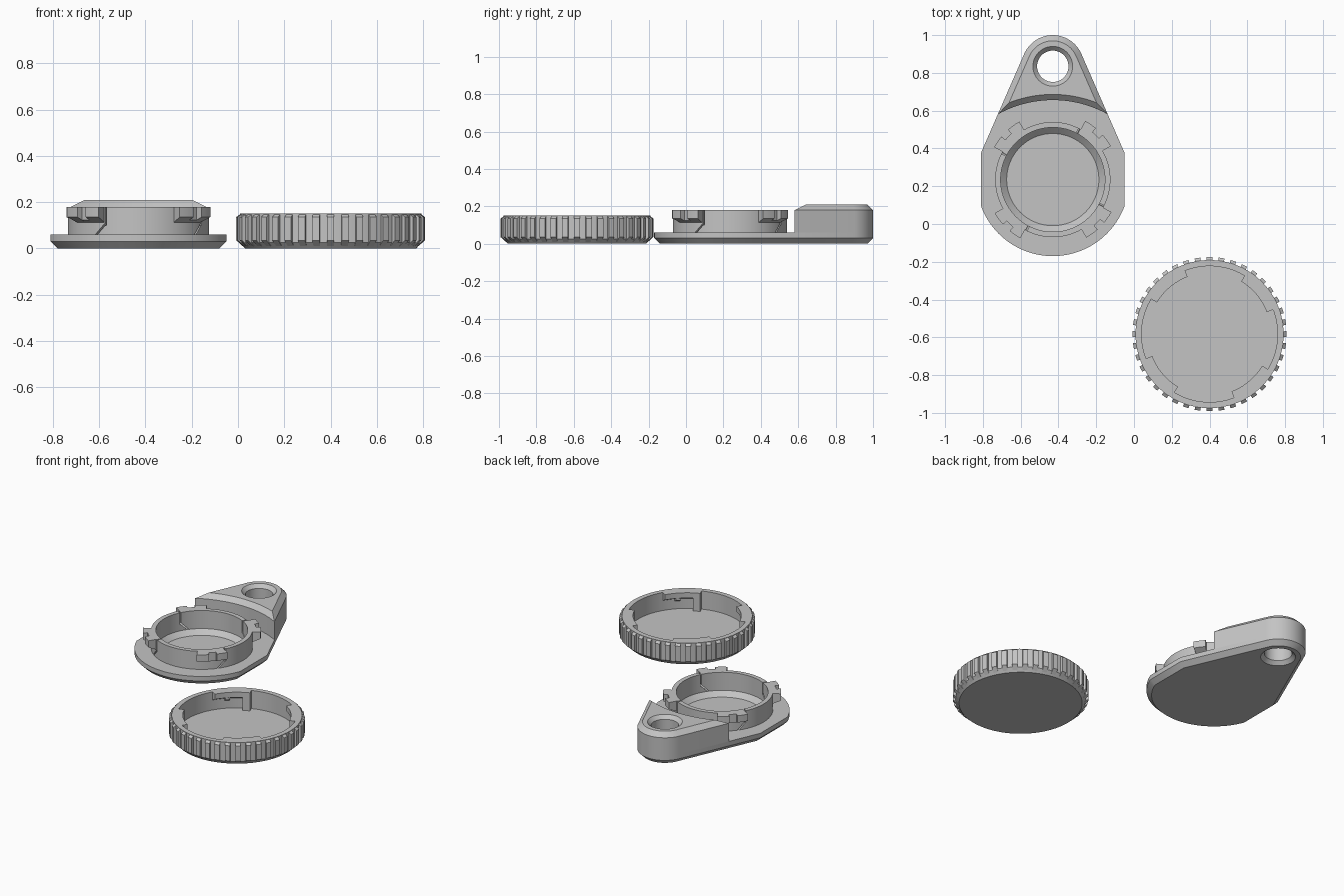
import bpy, bmesh, math
from math import sin, cos, pi, radians, sqrt
from mathutils import Matrix

cube = bpy.data.objects.get("Cube")
if cube:
    bpy.data.objects.remove(cube, do_unlink=True)

grey = bpy.data.materials.new("plain grey")
grey.use_nodes = True
colour = (0.55, 0.55, 0.55, 1)
grey.diffuse_color = colour
grey.node_tree.nodes["Principled BSDF"].inputs["Base Color"].default_value = colour

BX, BY = -0.43, 0.235          # centre of the base disc and its collar
CX, CY = 0.4, -0.583           # centre of the cap
TAB = 0.6                      # distance from disc centre to eyelet centre
LEAN = math.asin((0.405 - 0.165) / TAB)


def finish(name, bm, x, y):
    bmesh.ops.remove_doubles(bm, verts=bm.verts, dist=1e-5)
    bmesh.ops.recalc_face_normals(bm, faces=bm.faces)
    mesh = bpy.data.meshes.new(name)
    bm.to_mesh(mesh)
    bm.free()
    mesh.materials.append(grey)
    ob = bpy.data.objects.new(name, mesh)
    ob.location = (x, y, 0)
    bpy.context.collection.objects.link(ob)
    return ob


def sweep(name, section, x, y, spans=((0, 360),)):
    """Turn a closed (radius, height) section through each span of degrees."""
    bm = bmesh.new()
    for start, end in spans:
        full = end - start == 360
        steps = 96 if full else max(2, round((end - start) / 3.75))
        rings = []
        for i in range(steps if full else steps + 1):
            a = radians(start + (end - start) * i / steps)
            rings.append([bm.verts.new((r * cos(a), r * sin(a), z)) for r, z in section])
        for i in range(steps):
            p, q = rings[i], rings[(i + 1) % len(rings)]
            for j in range(len(section)):
                k = (j + 1) % len(section)
                bm.faces.new((p[j], p[k], q[k], q[j]))
        if not full:
            bm.faces.new(rings[0])
            bm.faces.new(rings[-1])
    return finish(name, bm, x, y)


def stack(name, layers):
    """Bridge matching outlines placed at rising heights."""
    bm = bmesh.new()
    rings = [[bm.verts.new((px, py, z)) for px, py in pts] for pts, z in layers]
    for p, q in zip(rings, rings[1:]):
        for i in range(len(p)):
            j = (i + 1) % len(p)
            bm.faces.new((p[i], p[j], q[j], q[i]))
    bm.faces.new(rings[0])
    bm.faces.new(rings[-1])
    return finish(name, bm, BX, BY)


def cut(ob, cutter):
    mod = ob.modifiers.new("cut", 'BOOLEAN')
    mod.operation, mod.solver, mod.object = 'DIFFERENCE', 'EXACT', cutter
    cutter.hide_render = True
    bpy.context.view_layer.objects.active = ob
    bpy.ops.object.modifier_apply(modifier=mod.name)


def arc(r, a0, a1, n, y=0):
    return [(r * cos(a0 + (a1 - a0) * i / n), y + r * sin(a0 + (a1 - a0) * i / n))
            for i in range(n + 1)]


def eyelet_arc(d):
    return arc(0.165 - d, LEAN, pi - LEAN, 24, TAB)


def plate_outline(d):
    r, half = 0.405 - d, 0.38 - d
    corner_y = (r - half * cos(LEAN)) / sin(LEAN)
    low = math.acos(half / r)
    return (eyelet_arc(d) + [(-half, corner_y)]
            + arc(r, pi + low, 2 * pi - low, 40) + [(half, corner_y)])


def tab_outline(d):
    # sides follow the plate, front is a shallow concave arc
    radius, mid = 0.6 + d, -0.179
    x = 0.28 - d
    for _ in range(12):
        y = mid + sqrt(radius ** 2 - x ** 2)
        x = (0.405 - d - y * sin(LEAN)) / cos(LEAN)
    front = []
    for i in range(25):
        px = -x + 2 * x * i / 24
        front.append((px, mid + sqrt(radius ** 2 - px ** 2)))
    return eyelet_arc(d) + front


# Base plate and raised tab
plate = stack("base_plate", [(plate_outline(0.03), 0), (plate_outline(0), 0.03),
                             (plate_outline(0), 0.06)])
tab = stack("raised_tab", [(tab_outline(0), 0.06), (tab_outline(0), 0.18),
                           (tab_outline(0.03), 0.21)])

# Chamfered eyelet and shallow pocket
eyelet = sweep("eyelet_cutter", [(0, -0.002), (0.107, -0.002), (0.083, 0.023), (0.083, 0.187),
                                 (0.107, 0.212), (0, 0.212)], BX, BY + TAB)
pocket = sweep("pocket_cutter", [(0, 0.03), (0.244, 0.03), (0.276, 0.06), (0.276, 0.08),
                                 (0, 0.08)], BX, BY)
cut(plate, eyelet)
cut(tab, eyelet)
cut(plate, pocket)

# Collar with a bent slit beside each lug
collar = sweep("collar", [(0.276, 0.06), (0.305, 0.06), (0.305, 0.18), (0.276, 0.18)], BX, BY)
helpers = [eyelet, pocket]
for k in range(4):
    turn = Matrix.Rotation(radians(62.5 + 90 * k), 4, 'Z')
    for height, z, shift, tilt in ((0.1, 0.15, 0, 0), (0.085, 0.08, -0.028, -45)):
        bm = bmesh.new()
        place = (turn @ Matrix.Translation((0.29, shift, z))
                 @ Matrix.Rotation(radians(tilt), 4, 'X')
                 @ Matrix.Diagonal((0.08, 0.008, height, 1)))
        bmesh.ops.create_cube(bm, size=1, matrix=place)
        slit = finish("slit_cutter", bm, BX, BY)
        cut(collar, slit)
        helpers.append(slit)
for h in helpers:
    bpy.data.objects.remove(h, do_unlink=True)


def quarters(*spans):
    return [(a + 90 * k, b + 90 * k) for k in range(4) for a, b in spans]


# Outward lugs, each notched in the middle
lugs = sweep("collar_lugs", [(0.3, 0.11), (0.355, 0.135), (0.355, 0.18), (0.3, 0.18)],
             BX, BY, quarters((30, 42), (50, 61)))
lug_webs = sweep("lug_notches", [(0.3, 0.11), (0.328, 0.123), (0.328, 0.18), (0.3, 0.18)],
                 BX, BY, quarters((42, 50)))

# Cap shell, grip ribs and inward lugs with end stops
cap = sweep("cap_shell", [(0, 0), (0.37, 0), (0.392, 0.025), (0.392, 0.15), (0.36, 0.15),
                          (0.36, 0.03), (0, 0.03)], CX, CY)
ribs = sweep("grip_ribs", [(0.38, 0.01), (0.408, 0.035), (0.408, 0.135), (0.388, 0.15)],
             CX, CY, [(9 * i - 2.2, 9 * i + 2.2) for i in range(40)])
cap_lugs = sweep("cap_lugs", [(0.325, 0.115), (0.362, 0.095), (0.362, 0.15), (0.325, 0.15)],
                 CX, CY, quarters((29, 59)))
stops = sweep("lug_stops", [(0.325, 0.03), (0.362, 0.03), (0.362, 0.15), (0.325, 0.15)],
              CX, CY, quarters((21, 29)))
bumps = sweep("lug_bumps", [(0.328, 0.1), (0.362, 0.08), (0.362, 0.12), (0.328, 0.12)],
              CX, CY, quarters((42, 47)))

# Smooth the round walls, keep the edges crisp
bpy.ops.object.select_all(action='DESELECT')
parts = [plate, tab, collar, lugs, lug_webs, cap, ribs, cap_lugs, stops, bumps]
for ob in parts:
    ob.select_set(True)
bpy.context.view_layer.objects.active = plate
bpy.ops.object.shade_smooth_by_angle(angle=radians(25))
